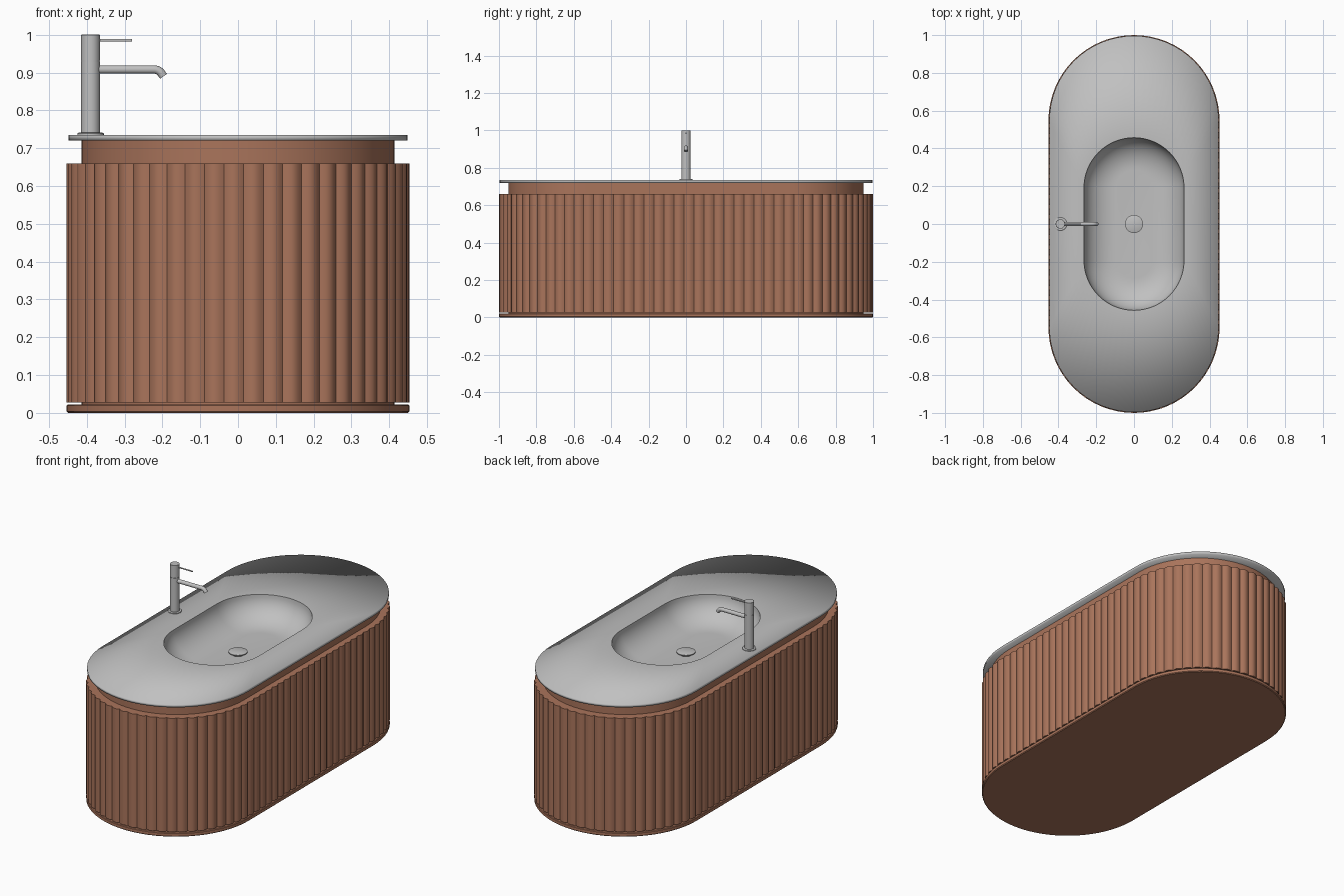
import bpy, bmesh, math
from mathutils import Vector

cube = bpy.data.objects.get("Cube")
if cube:
    bpy.data.objects.remove(cube)


def material(name, rgb):
    m = bpy.data.materials.new(name)
    m.use_nodes = True
    m.diffuse_color = (*rgb, 1)
    m.node_tree.nodes["Principled BSDF"].inputs["Base Color"].default_value = (*rgb, 1)
    return m


WOOD = material("warm wood", (0.40, 0.175, 0.105))
GREY = material("grey stone and steel", (0.53, 0.53, 0.53))


def stadium(r, length, steps=32):
    """Rounded-end outline: half width r, half length along y."""
    h = length - r
    pts = []
    for side in (1, -1):
        for i in range(steps + 1):
            a = math.pi * i / steps
            pts.append((side * r * math.cos(a), side * (h + r * math.sin(a))))
    return pts


def reeded(r, length, count, depth, steps=8):
    """Stadium outline with convex reeds all the way round."""
    h = length - r
    half = 2 * h + math.pi * r
    total = count * steps
    pts = []
    for i in range(total):
        side, s = divmod(2 * half * i / total, half)
        sign = -1 if side else 1
        a = max(0, (s - 2 * h) / r)
        n = Vector((math.cos(a), math.sin(a)))
        p = Vector((0, min(s, 2 * h) - h)) + n * r
        p -= n * depth * (1 - math.sin(math.pi * (i % steps) / steps))
        pts.append(tuple(sign * p))
    return pts


def loft(name, rings, mat, cap_start=True, cap_end=True, angle=30):
    """Skin a list of (outline, z) rings."""
    bm = bmesh.new()
    loops = [[bm.verts.new((x, y, z)) for x, y in pts] for pts, z in rings]
    for a, b in zip(loops, loops[1:]):
        n = len(a)
        for i in range(n):
            j = (i + 1) % n
            bm.faces.new((a[i], a[j], b[j], b[i]))
    if cap_start:
        bm.faces.new(loops[0][::-1])
    if cap_end:
        bm.faces.new(loops[-1])
    return finish(name, bm, mat, angle)


def finish(name, bm, mat, angle=30):
    bm.normal_update()
    for f in bm.faces:
        f.smooth = True
    for e in bm.edges:
        if len(e.link_faces) == 2:
            e.smooth = e.calc_face_angle(0) < math.radians(angle)
    me = bpy.data.meshes.new(name)
    bm.to_mesh(me)
    bm.free()
    me.materials.append(mat)
    ob = bpy.data.objects.new(name, me)
    bpy.context.collection.objects.link(ob)
    return ob


def turned(name, x, profile, mat):
    """Round part standing at (x, 0) from (radius, z) pairs."""
    n = 32
    circle = [(math.cos(math.tau * i / n), math.sin(math.tau * i / n)) for i in range(n)]
    return loft(name, [([(x + r * c, r * s) for c, s in circle], z) for r, z in profile], mat)


def rod(name, path, radius, mat):
    """Round bar along a path in the xz plane."""
    bm = bmesh.new()
    n = 16
    pts = [Vector((x, 0, z)) for x, z in path]
    loops = []
    for i, p in enumerate(pts):
        t = (pts[min(i + 1, len(pts) - 1)] - pts[max(i - 1, 0)]).normalized()
        up = Vector((-t.z, 0, t.x))
        loops.append([bm.verts.new(p + radius * (math.cos(math.tau * k / n) * up
                      + math.sin(math.tau * k / n) * Vector((0, 1, 0)))) for k in range(n)])
    for a, b in zip(loops, loops[1:]):
        for k in range(n):
            bm.faces.new((a[k], a[(k + 1) % n], b[(k + 1) % n], b[k]))
    bm.faces.new(loops[0])
    bm.faces.new(loops[-1][::-1])
    bmesh.ops.recalc_face_normals(bm, faces=bm.faces)
    return finish(name, bm, mat, 40)


# Plinth with softened edges
loft("plinth", [(stadium(0.449, 0.996), 0), (stadium(0.453, 1.0), 0.004),
                (stadium(0.453, 1.0), 0.019), (stadium(0.450, 0.997), 0.022)], WOOD)

# Reeded cabinet wall, open in the middle so the bowl can hang inside
outer = reeded(0.453, 1.0, 94, 0.010)
inner = reeded(0.414, 0.95, 94, 0)
loft("reeded_cabinet", [(inner, 0.027), (outer, 0.027), (outer, 0.66), (inner, 0.66)],
     WOOD, False, False)

# Recessed band under the counter
core = stadium(0.414, 0.95)
loft("recessed_core", [(core, 0.02), (core, 0.722)], WOOD, False, False)

# Counter slab, with shading that rolls softly over its outer edge
RIM_W, RIM_L, TOP = 0.265, 0.457, 0.735
edge = stadium(0.448, 0.996)
loft("counter", [(stadium(0.35, 0.88), 0.72), (edge, 0.72), (edge, TOP),
                 (stadium(RIM_W, RIM_L), TOP)], GREY, False, False, angle=120)

# Basin bowl
DEPTH, INSET = 0.135, 0.17
bowl = []
for i in range(13):
    a = math.pi / 2 * i / 12
    d = INSET * (1 - math.cos(a))
    bowl.append((stadium(RIM_W - d, RIM_L - d), TOP - DEPTH * math.sin(a)))
loft("basin", bowl, GREY, cap_start=False)

# Drain plug
turned("drain_plug", 0, [(0.03, 0.598), (0.036, 0.604), (0.048, 0.611),
                         (0.048, 0.615), (0.044, 0.617)], GREY)

# Tap: flange, column with a fine seam, spout and lever
TAP = -0.39
turned("tap_flange", TAP, [(0.035, TOP - 0.002), (0.035, 0.739), (0.032, 0.741)], GREY)
turned("tap_column", TAP, [(0.025, 0.738), (0.025, 0.929), (0.0235, 0.929),
                           (0.0235, 0.932), (0.025, 0.932), (0.025, 0.999),
                           (0.024, 1.0)], GREY)
bend = [(-0.222 + 0.024 * math.sin(a), 0.884 + 0.024 * math.cos(a))
        for a in [math.radians(10 * k) for k in range(7)]]
rod("tap_spout", [(-0.38, 0.908)] + bend + [(-0.197, 0.890)], 0.011, GREY)
rod("tap_lever", [(-0.38, 0.985), (-0.28, 0.985)], 0.0035, GREY)
